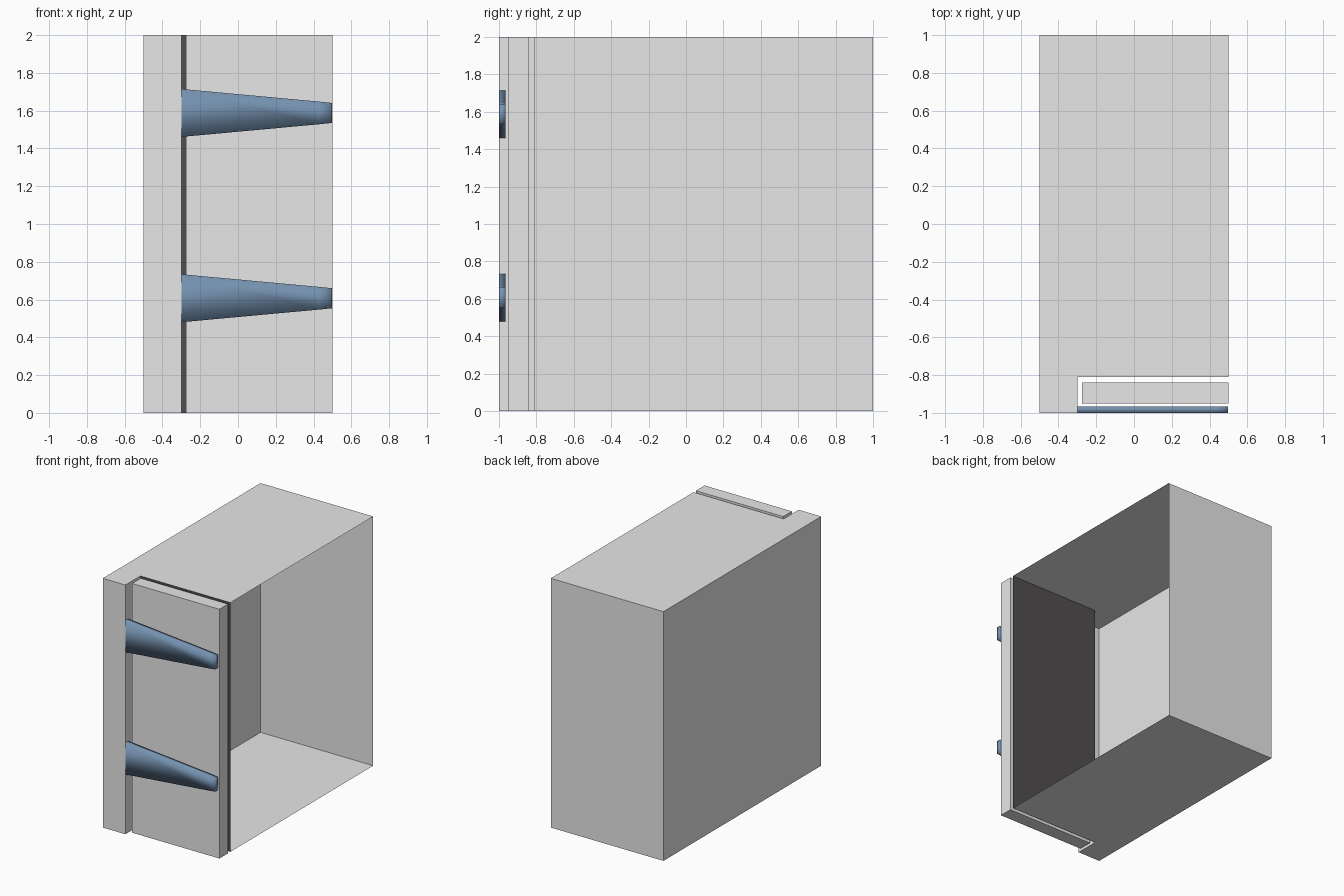
import bpy, bmesh

if "Cube" in bpy.data.objects:
    bpy.data.objects.remove(bpy.data.objects["Cube"])


def material(name, rgb):
    m = bpy.data.materials.new(name)
    m.diffuse_color = (*rgb, 1)
    m.use_nodes = True
    m.node_tree.nodes["Principled BSDF"].inputs["Base Color"].default_value = m.diffuse_color
    return m


GREY = material("light grey", (0.8, 0.8, 0.8))
DARK = material("dark brown grey", (0.085, 0.075, 0.08))
BLUE = material("steel blue", (0.18, 0.29, 0.44))


def finish(name, bm, mats, smooth=False):
    me = bpy.data.meshes.new(name)
    for m in mats:
        me.materials.append(m)
    for f in bm.faces:
        f.smooth = smooth
    bm.to_mesh(me)
    bm.free()
    ob = bpy.data.objects.new(name, me)
    bpy.context.collection.objects.link(ob)
    return ob


def prism(bm, outline, z0, z1):
    """Extrude a counter-clockwise plan outline; returns side faces in outline order."""
    lo = [bm.verts.new((x, y, z0)) for x, y in outline]
    hi = [bm.verts.new((x, y, z1)) for x, y in outline]
    bm.faces.new(lo[::-1])
    bm.faces.new(hi)
    n = len(outline)
    return [bm.faces.new((lo[i], lo[(i + 1) % n], hi[(i + 1) % n], hi[i])) for i in range(n)]


# Body: thin shell with a recessed front, open on the right side
bm = bmesh.new()
sides = prism(bm, [(-0.5, -1), (-0.3, -1), (-0.3, -0.81), (0.5, -0.81),
                   (0.5, 1), (-0.5, 1)], 0, 2)
sides[2].material_index = 1          # dark recess behind the door
bm.faces.remove(sides[3])            # open side
finish("cabinet_body", bm, [GREY, DARK])

# Door slab in the recess
bm = bmesh.new()
prism(bm, [(-0.275, -0.95), (0.5, -0.95), (0.5, -0.84), (-0.275, -0.84)], 0, 2)
finish("door", bm, [GREY])


# Tapered strap hinges: thin bars, smooth shaded, open where they meet the frame
def hinge(name, zc):
    bm = bmesh.new()
    rings = []
    for x, h in ((-0.3, 0.127), (0.43, 0.06), (0.497, 0.053)):
        rings.append([bm.verts.new((x, y, zc + z)) for y, z in
                      ((-1, -h), (-0.965, -h), (-0.965, h), (-1, h))])
    for a, b in zip(rings, rings[1:]):
        for i in range(4):
            j = (i + 1) % 4
            bm.faces.new((a[i], a[j], b[j], b[i]))
    bm.faces.new(rings[-1])
    bmesh.ops.recalc_face_normals(bm, faces=bm.faces)
    finish(name, bm, [BLUE], smooth=True)


hinge("lower_hinge", 0.607)
hinge("upper_hinge", 1.588)
